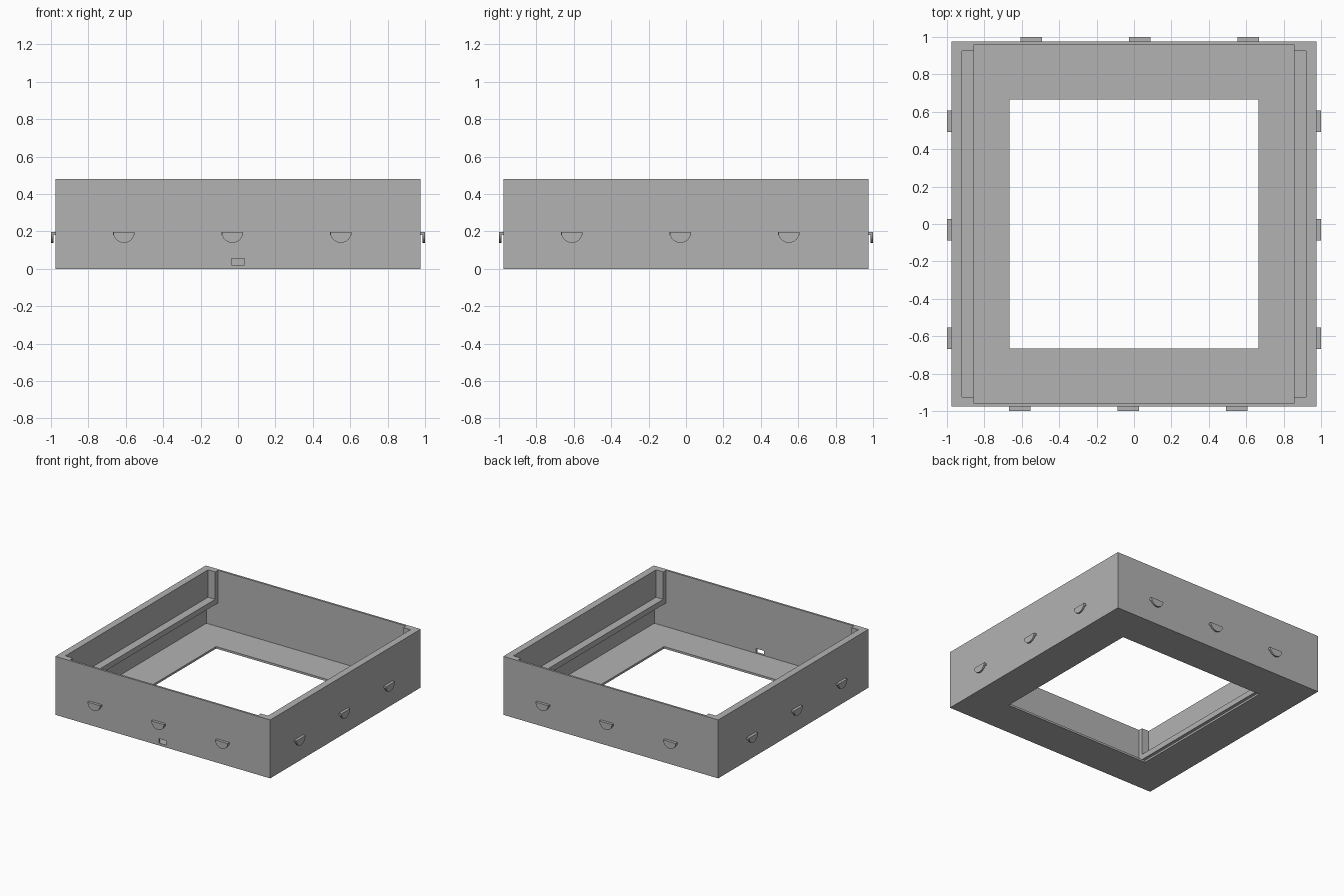
import bpy
import bmesh
from math import pi, cos, sin
from mathutils import Matrix, Vector

if "Cube" in bpy.data.objects:
    bpy.data.objects.remove(bpy.data.objects["Cube"], do_unlink=True)

OUT, IN = 0.977, 0.96          # outer and inner faces of the thin walls
HEIGHT, FLOOR = 0.48, 0.017
SLAB, RAIL = 0.92, 0.855       # inner faces of the thick upper wall and the rail

grey = bpy.data.materials.new("plain grey")
grey.use_nodes = True
grey.diffuse_color = (0.45, 0.45, 0.45, 1)
grey.node_tree.nodes["Principled BSDF"].inputs["Base Color"].default_value = grey.diffuse_color


def add_object(name, bm):
    bmesh.ops.recalc_face_normals(bm, faces=bm.faces)
    mesh = bpy.data.meshes.new(name)
    bm.to_mesh(mesh)
    bm.free()
    mesh.materials.append(grey)
    obj = bpy.data.objects.new(name, mesh)
    bpy.context.collection.objects.link(obj)
    return obj


def box(name, low, high):
    low, high = Vector(low), Vector(high)
    bm = bmesh.new()
    bmesh.ops.create_cube(bm, size=1)
    bmesh.ops.scale(bm, vec=high - low, verts=bm.verts)
    bmesh.ops.translate(bm, vec=(low + high) / 2, verts=bm.verts)
    return add_object(name, bm)


def cut(target, cutter):
    mod = target.modifiers.new("cut", "BOOLEAN")
    mod.operation = "DIFFERENCE"
    mod.solver = "EXACT"
    mod.object = cutter
    bpy.context.view_layer.objects.active = target
    bpy.ops.object.modifier_apply(modifier=mod.name)
    bpy.data.objects.remove(cutter, do_unlink=True)


# Open tray with a square window in the floor and a cable slot in the front
tray = box("tray", (-OUT, -OUT, 0), (OUT, OUT, HEIGHT))
cut(tray, box("cavity", (-IN, -IN, FLOOR), (IN, IN, 1)))
cut(tray, box("window", (-0.665, -0.665, -1), (0.665, 0.665, 0.2)))
cut(tray, box("slot", (-0.035, -1.1, 0.02), (0.035, -0.9, 0.056)))

# Thick upper side walls, support rails and corner posts
for side, s in (("left", 1), ("right", -1)):
    def side_box(name, x0, x1, y0, y1, z0, z1):
        xs = sorted((s * x0, s * x1))
        box(f"{side}_{name}", (xs[0], y0, z0), (xs[1], y1, z1))

    side_box("upper_wall", SLAB, IN, -IN, IN, 0.21, HEIGHT)
    side_box("rail", RAIL, SLAB, -IN, IN, 0.21, 0.255)
    side_box("back_post", RAIL, SLAB, 0.925, IN, 0.255, HEIGHT)
    side_box("front_post", RAIL, SLAB, -IN, -0.925, 0.255, HEIGHT)


def clip(name, along, angle):
    """Half-round lip hanging from a short bar on the front wall, turned to its side."""
    top, radius, face = 0.196, 0.057, -1.0
    bm = bmesh.new()
    # Half-disc lip
    arc = [bm.verts.new((along + radius * cos(pi + pi * i / 20), face,
                         top + radius * sin(pi + pi * i / 20))) for i in range(21)]
    lip = bm.faces.new(arc)
    new = bmesh.ops.extrude_face_region(bm, geom=[lip], use_keep_orig=True)["geom"]
    bmesh.ops.translate(bm, vec=(0, 0.013, 0),
                        verts=[v for v in new if isinstance(v, bmesh.types.BMVert)])
    # Bar joining the lip to the wall
    bar = bmesh.ops.create_cube(bm, size=1)["verts"]
    bmesh.ops.scale(bm, vec=(2 * radius, 0.01, 0.016), verts=bar)
    bmesh.ops.translate(bm, vec=(along, -0.982, top - 0.008), verts=bar)
    bmesh.ops.rotate(bm, cent=(0, 0, 0), matrix=Matrix.Rotation(angle, 3, "Z"), verts=bm.verts)
    add_object(name, bm)


# Three clips per side; the right side runs in the opposite direction
spots = (-0.61, -0.03, 0.55)
for side, turn, flip in (("front", 0, 1), ("left", 1, 1), ("back", 2, 1), ("right", 3, -1)):
    for number, spot in enumerate(spots, 1):
        clip(f"{side}_clip_{number}", spot * flip, turn * pi / 2)
